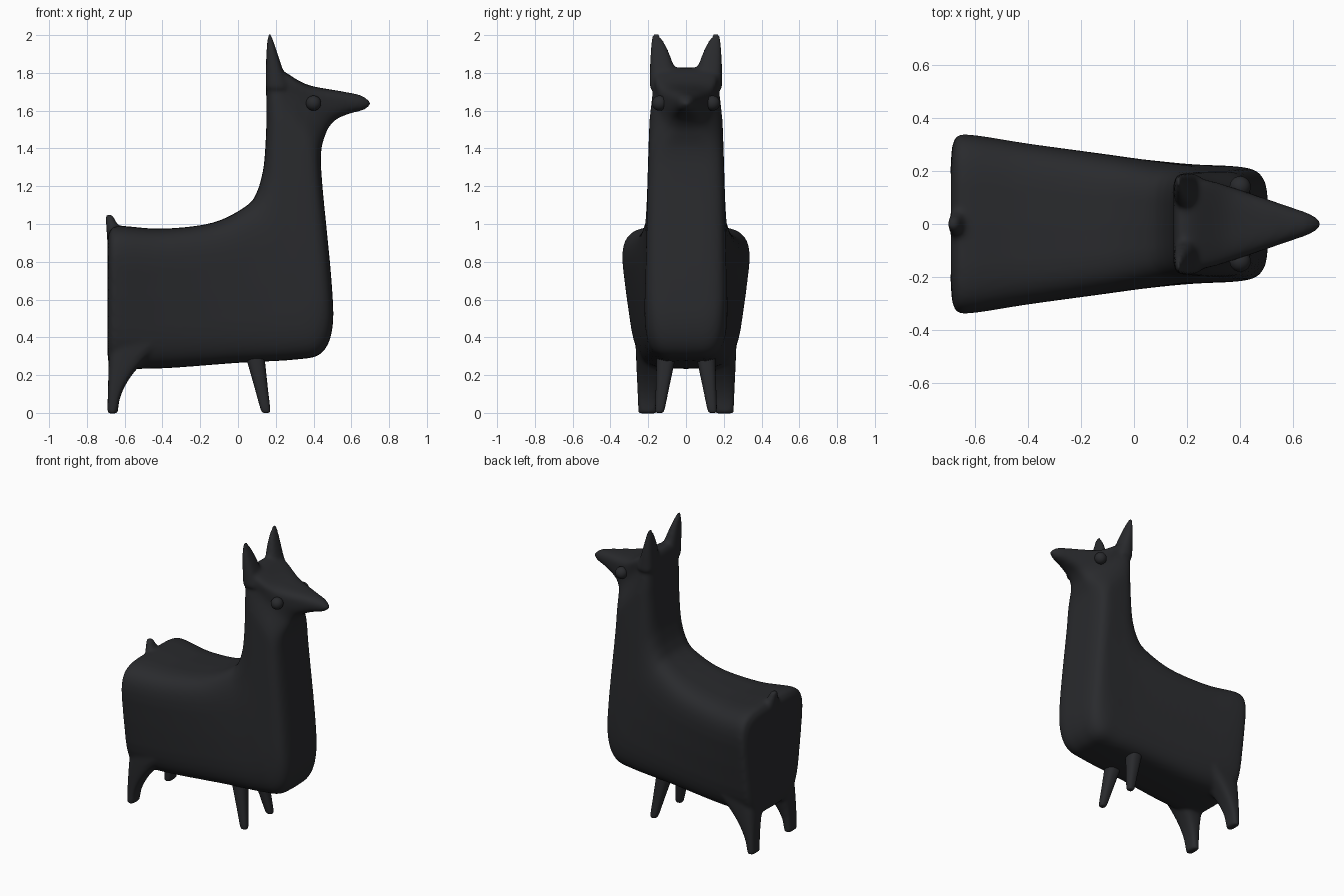
import bpy, bmesh, math
from mathutils import Vector

if "Cube" in bpy.data.objects:
    bpy.data.objects.remove(bpy.data.objects["Cube"])

N = 40


def clamp(v):
    return max(0.0, min(1.0, v))


def unit_ring(n):
    """Superellipse points in the unit square; a higher n is boxier."""
    f = lambda v: math.copysign(abs(v) ** (2 / n), v)
    return [(f(math.cos(2 * math.pi * i / N)), f(math.sin(2 * math.pi * i / N)))
            for i in range(N)]


def half_width(p):
    """Slim neck, flared rump, tapering muzzle."""
    flare = max(0, (0.15 - p.x) / 0.78) ** 0.85
    trunk = 0.227 - 0.02 * p.z + flare * (0.005 + 0.155 * p.z)
    head = min(trunk, 0.196 - 0.34 * (p.x - 0.2))
    return trunk + (head - trunk) * clamp((p.z - 1.36) / 0.14)


def spine_ring(under, back, squeeze):
    """Rounded ring between an underside point and a back point (x, z)."""
    lo, hi = Vector((under[0], 0, under[1])), Vector((back[0], 0, back[1]))
    wl, wh = half_width(lo) * squeeze, half_width(hi) * squeeze
    ring = []
    for s, t in unit_ring(4.5 - 2.3 * clamp((hi.x - 0.15) / 0.5)):
        k = (t + 1) / 2
        p = lo.lerp(hi, k)
        p.y = s * (wl + (wh - wl) * k)
        ring.append(p)
    return ring


def flat_ring(z, x0, x1, y0, y1, side=1, n=2.5):
    """Horizontal ring filling a box in x and y."""
    return [Vector(((x0 + x1) / 2 + s * (x1 - x0) / 2,
                    side * ((y0 + y1) / 2 + t * (y1 - y0) / 2), z))
            for s, t in unit_ring(n)]


def loft(bm, rings, steps=5):
    """Smoothly skin a series of rings and cap both ends."""
    fine = []
    last = len(rings) - 1
    for i in range(last):
        a, b, c, d = (rings[max(0, min(last, i + k))] for k in (-1, 0, 1, 2))
        for j in range(steps):
            t = j / steps
            fine.append([0.5 * (2 * q + (r - p) * t
                                + (2 * p - 5 * q + 4 * r - s) * t * t
                                + (3 * q - p - 3 * r + s) * t ** 3)
                         for p, q, r, s in zip(a, b, c, d)])
    fine.append(rings[-1])
    vs = [[bm.verts.new(p) for p in ring] for ring in fine]
    faces = [bm.faces.new((u[i], u[(i + 1) % N], v[(i + 1) % N], v[i]))
             for u, v in zip(vs, vs[1:]) for i in range(N)]
    faces += [bm.faces.new(vs[0]), bm.faces.new(vs[-1])]
    bmesh.ops.recalc_face_normals(bm, faces=faces)


dark = bpy.data.materials.new("dark_grey")
dark.diffuse_color = (0.022, 0.023, 0.026, 1)
dark.use_nodes = True
dark.node_tree.nodes["Principled BSDF"].inputs["Base Color"].default_value = dark.diffuse_color


def finish(bm, name):
    mesh = bpy.data.meshes.new(name)
    bm.to_mesh(mesh)
    bm.free()
    mesh.materials.append(dark)
    for p in mesh.polygons:
        p.use_smooth = True
    ob = bpy.data.objects.new(name, mesh)
    bpy.context.collection.objects.link(ob)
    return ob


# Body, neck and head: one sweep from the rump, fanning up the neck to the muzzle
under = [(-.69, .3), (-.678, .25), (-.62, .235), (-.38, .237), (0, .265),
         (.3, .282), (.44, .315), (.5, .45), (.495, .7), (.447, 1.2),
         (.44, 1.38), (.465, 1.48), (.49, 1.525), (.53, 1.56), (.6, 1.587),
         (.665, 1.603), (.703, 1.63)]
back = [(-.69, .93), (-.678, .965), (-.63, .99), (-.4, .975), (-.13, 1.008),
        (.05, 1.1), (.1, 1.17), (.125, 1.25), (.14, 1.34), (.15, 1.52),
        (.15, 1.65), (.153, 1.8), (.21, 1.825), (.36, 1.74), (.54, 1.704),
        (.65, 1.682), (.703, 1.645)]
squeeze = {0: 0.68, 1: 0.92, len(under) - 1: 0.6}
bm = bmesh.new()
loft(bm, [spine_ring(u, b, squeeze.get(i, 1))
          for i, (u, b) in enumerate(zip(under, back))])

# Ears and hind legs, mirrored, growing by simple rules from t = 0 to 1
grades = [i / 5 for i in range(6)]
for side in (1, -1):
    loft(bm, [flat_ring(1.72 + .292 * t, .147 + .013 * t ** 3, .27 - .097 * t,
                        .05 + .095 * t * t, .192 - .014 * t ** 4, side)
              for t in grades])
    loft(bm, [flat_ring(.364 * t - .004, -.692 + .01 * t, -.637 + .24 * t * t,
                        .155 - .105 * t * t, .252 + .015 * t, side, 3.5)
              for t in grades])

# Short tail
loft(bm, [flat_ring(.88 + .172 * t, -.69 - .012 * t, -.58 - .085 * t,
                    -.10 + .08 * t, .10 - .08 * t) for t in grades])

# Blend the parts into one soft skin
body = finish(bm, "body")
remesh = body.modifiers.new("blend", 'REMESH')
remesh.mode = 'VOXEL'
remesh.voxel_size = 0.012
remesh.use_smooth_shade = True
smooth = body.modifiers.new("soften", 'SMOOTH')
smooth.factor = 0.5
smooth.iterations = 8

# Front legs and eyes
for side, tag in ((1, "left"), (-1, "right")):
    bm = bmesh.new()
    rings = []
    for t in (0, .04, .3, .6, 1):
        r = 0 if t else .012  # rounded toe
        rings.append(flat_ring(.42 * t, .126 - .12 * t + r, .172 - .045 * t - r,
                               .118 - .09 * t + r, .163 - .01 * t - r, side))
    loft(bm, rings)
    finish(bm, "front_leg_" + tag)
    bm = bmesh.new()
    bmesh.ops.create_uvsphere(bm, u_segments=24, v_segments=16, radius=.04)
    bmesh.ops.translate(bm, verts=bm.verts, vec=(.4, side * .14, 1.64))
    finish(bm, "eye_" + tag)
